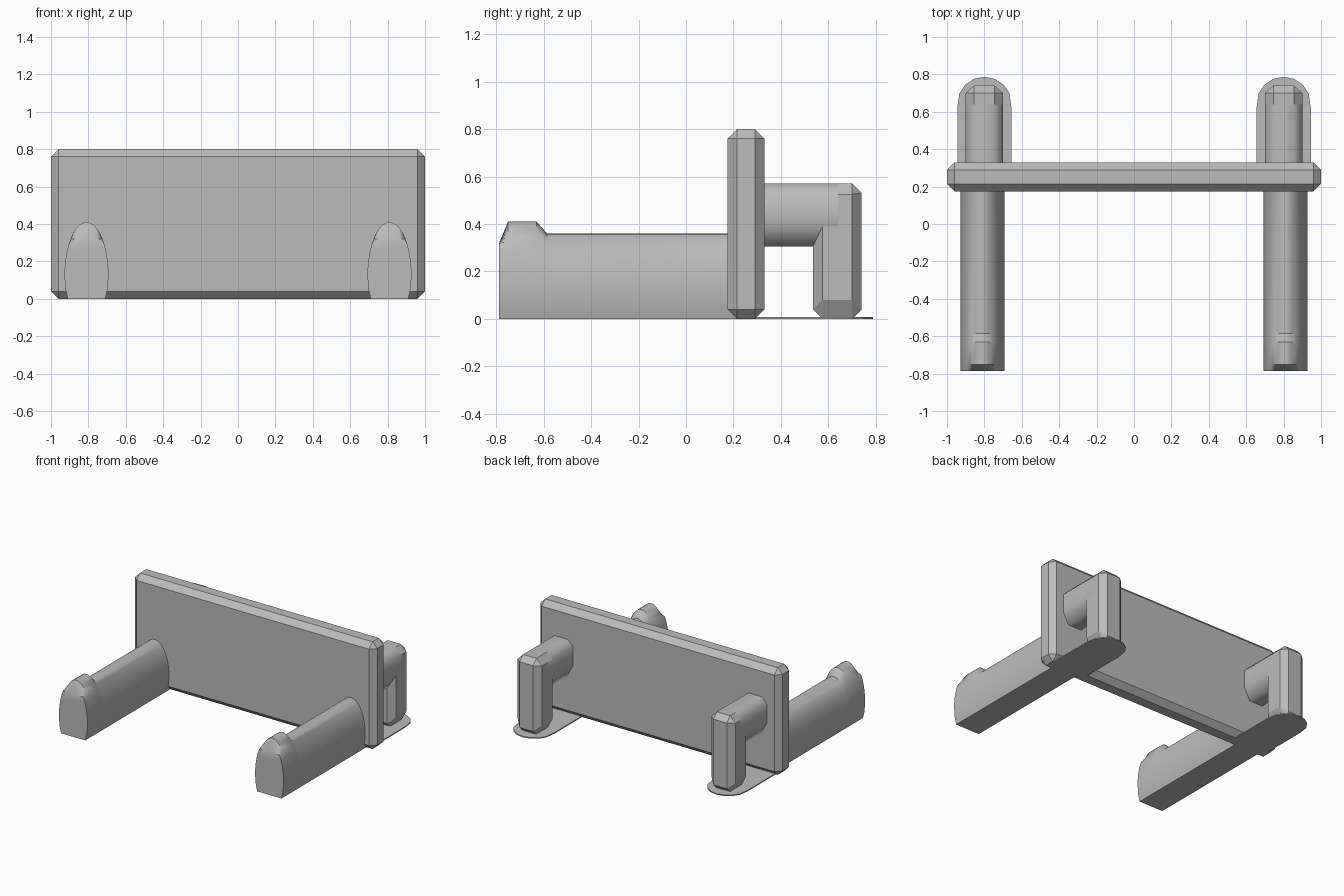
import bpy, bmesh, math
from mathutils import Matrix

if "Cube" in bpy.data.objects:
    bpy.data.objects.remove(bpy.data.objects["Cube"])

grey = bpy.data.materials.new("plain grey")
grey.diffuse_color = (0.5, 0.5, 0.5, 1)
grey.use_nodes = True
grey.node_tree.nodes["Principled BSDF"].inputs["Base Color"].default_value = grey.diffuse_color


def finish(bm, name, smooth=None):
    bmesh.ops.recalc_face_normals(bm, faces=bm.faces)
    mesh = bpy.data.meshes.new(name)
    bm.to_mesh(mesh)
    bm.free()
    mesh.materials.append(grey)
    ob = bpy.data.objects.new(name, mesh)
    bpy.context.collection.objects.link(ob)
    if smooth:
        bpy.ops.object.select_all(action='DESELECT')
        bpy.context.view_layer.objects.active = ob
        ob.select_set(True)
        bpy.ops.object.shade_smooth_by_angle(angle=math.radians(smooth))
    return ob


def loft(name, rings, smooth=None):
    """Skin a list of equal-length closed rings and cap both ends."""
    bm = bmesh.new()
    vs = [[bm.verts.new(p) for p in ring] for ring in rings]
    n = len(vs[0])
    for a, b in zip(vs, vs[1:]):
        for i in range(n):
            j = (i + 1) % n
            bm.faces.new((a[i], a[j], b[j], b[i]))
    bm.faces.new(vs[0])
    bm.faces.new(vs[-1])
    return finish(bm, name, smooth)


def arch(cx, y, top, clip=9.0):
    """Arch section: rounded top, slightly tucked-in flat foot."""
    pts = [(cx - 0.1, y, 0), (cx - 0.112, y, 0.05)]
    for i in range(21):
        t = math.pi * (1 - i / 20)
        z = 0.12 + (top - 0.12) * math.sin(t)
        pts.append((cx + 0.118 * math.cos(t), y, min(z, clip)))
    return pts + [(cx + 0.112, y, 0.05), (cx + 0.1, y, 0)]


# Back panel with chamfered edges
bm = bmesh.new()
bmesh.ops.create_cube(bm, size=1, matrix=Matrix.Translation((0, 0.2525, 0.4))
                      @ Matrix.Diagonal((2, 0.155, 0.8, 1)))
bmesh.ops.bevel(bm, geom=bm.edges[:], offset=0.04, segments=1, affect='EDGES')
finish(bm, "panel")

for side, s in (("left", -1), ("right", 1)):
    # Front peg with a raised lip near its tip
    cx = 0.81 * s
    loft(side + "_peg", [arch(cx, -0.787, 0.41, 0.32), arch(cx, -0.75, 0.41),
                         arch(cx, -0.63, 0.41), arch(cx, -0.585, 0.36),
                         arch(cx, 0.25, 0.36)], 35)

    # Rear arm with a softened underside
    cx = 0.8 * s
    sec = [(-.055, .305), (.055, .305), (.1, .39), (.1, .525),
           (.055, .57), (-.055, .57), (-.1, .525), (-.1, .39)]
    loft(side + "_hook_arm", [[(cx + x, y, z) for x, z in sec]
                              for y in (0.25, 0.64)], 65)

    # Hanging hook leg, chamfered all round
    bm = bmesh.new()
    for m in (-1, 1):
        for x, y, z in ((.055, .575, 0), (.055, .70, 0), (.055, .535, .04),
                        (.055, .74, .04), (.1, .575, .08), (.1, .70, .08),
                        (.055, .535, .53), (.055, .575, .57), (.055, .70, .57),
                        (.055, .74, .53), (.1, .575, .525), (.1, .70, .525)):
            bm.verts.new((cx + m * x, y, z))
    bmesh.ops.convex_hull(bm, input=bm.verts[:])
    bmesh.ops.dissolve_limit(bm, angle_limit=0.02, verts=bm.verts[:], edges=bm.edges[:])
    finish(bm, side + "_hook_leg")

    # Thin foot pad with a rounded rear end
    outline = [(cx + 0.145, 0.25), (cx + 0.145, 0.62)]
    for i in range(1, 8):
        t = math.pi * i / 8
        outline.append((cx + 0.145 * math.cos(t), 0.643 + 0.144 * math.sin(t)))
    outline += [(cx - 0.145, 0.62), (cx - 0.145, 0.25)]
    loft(side + "_foot_pad", [[(x, y, z) for x, y in outline] for z in (0, 0.008)])
